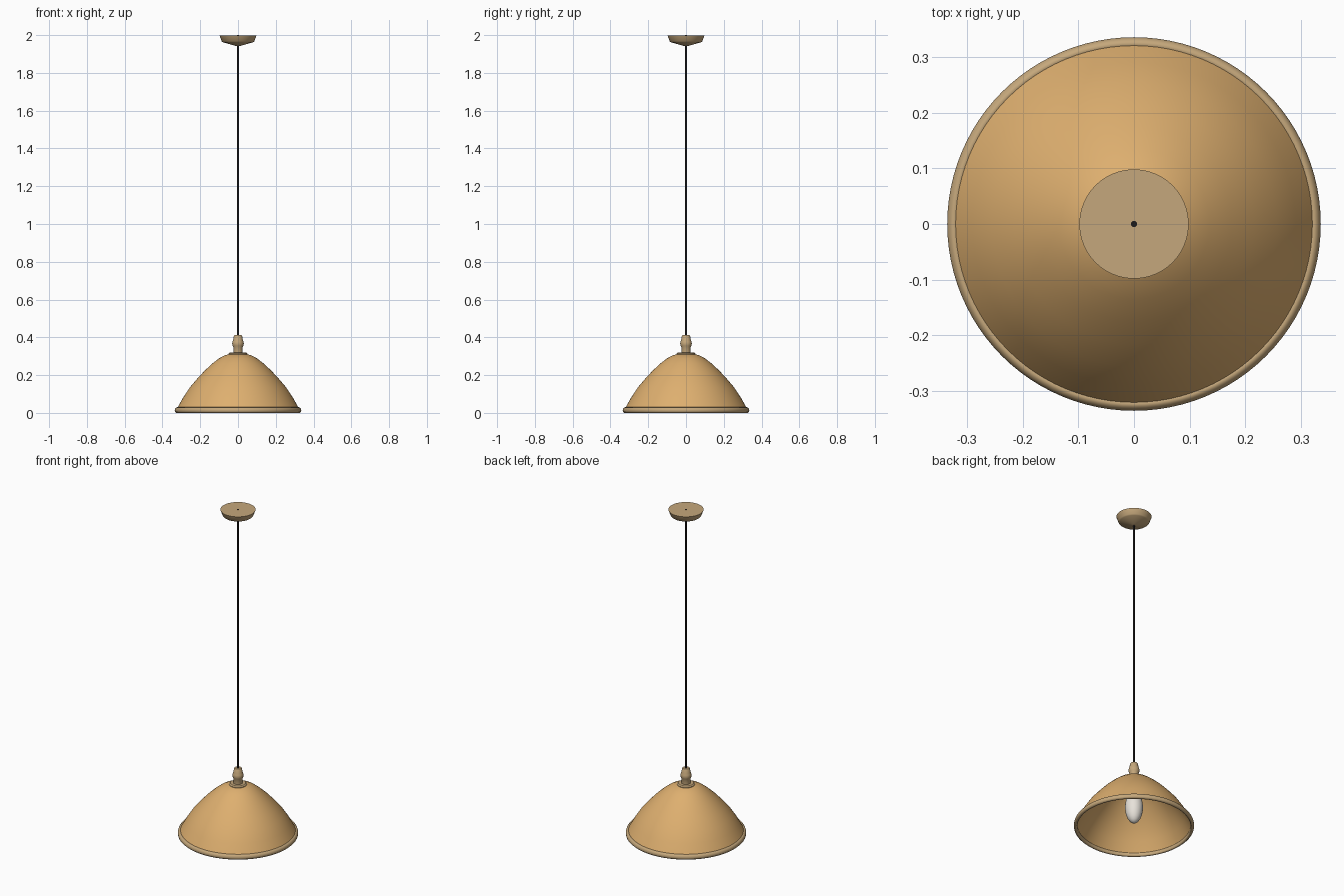
import bpy
import math

cube = bpy.data.objects.get("Cube")
if cube:
    bpy.data.objects.remove(cube, do_unlink=True)


def material(name, rgb, roughness=0.5):
    mat = bpy.data.materials.new(name)
    mat.use_nodes = True
    color = (*rgb, 1.0)
    mat.diffuse_color = color
    bsdf = mat.node_tree.nodes["Principled BSDF"]
    bsdf.inputs["Base Color"].default_value = color
    bsdf.inputs["Roughness"].default_value = roughness
    return mat


amber = material("amber shade", (0.73, 0.43, 0.16))
brass = material("dull brass", (0.56, 0.39, 0.20))
black = material("black cord", (0.012, 0.01, 0.01))
white = material("bulb white", (0.80, 0.76, 0.70))


def lathe(name, profile, mat, sides=64, closed=False, angle=35):
    """Spin a (radius, height) profile, listed from bottom to top on the outside."""
    verts, rings = [], []
    for r, z in profile:
        if r == 0:
            rings.append([len(verts)] * sides)
            verts.append((0, 0, z))
        else:
            rings.append(list(range(len(verts), len(verts) + sides)))
            for i in range(sides):
                a = math.tau * i / sides
                verts.append((r * math.cos(a), r * math.sin(a), z))
    pairs = list(zip(rings, rings[1:]))
    if closed:
        pairs.append((rings[-1], rings[0]))
    faces = []
    for low, high in pairs:
        for i in range(sides):
            j = (i + 1) % sides
            corners = [low[i], low[j], high[j], high[i]]
            faces.append(list(dict.fromkeys(corners)))
    mesh = bpy.data.meshes.new(name)
    mesh.from_pydata(verts, [], faces)
    mesh.materials.append(mat)
    obj = bpy.data.objects.new(name, mesh)
    bpy.context.collection.objects.link(obj)
    bpy.ops.object.select_all(action="DESELECT")
    obj.select_set(True)
    bpy.context.view_layer.objects.active = obj
    bpy.ops.object.shade_smooth_by_angle(angle=math.radians(angle))
    return obj


# Bell-shaped shade with a thin wall
outer = [(0.322, 0.025), (0.29, 0.082), (0.255, 0.135), (0.215, 0.182),
         (0.175, 0.225), (0.135, 0.262), (0.10, 0.289), (0.07, 0.305),
         (0.04, 0.313), (0.02, 0.315)]
inner = [(r - 0.006, z - 0.006) for r, z in reversed(outer)]
lathe("shade", outer + inner, amber, sides=96, closed=True)

# Rounded rim band around the shade's mouth
rim = [(0.316, 0.004), (0.320, 0.0), (0.328, 0.0), (0.334, 0.006),
       (0.335, 0.014), (0.333, 0.022), (0.328, 0.028), (0.322, 0.030),
       (0.316, 0.026)]
lathe("shade_rim", rim, brass, sides=96, closed=True, angle=60)

# Collar plate and turned neck
lathe("collar", [(0, 0.305), (0.05, 0.305), (0.05, 0.314), (0.043, 0.320),
                 (0, 0.320)], brass)
lathe("neck", [(0, 0.315), (0.025, 0.315), (0.025, 0.348), (0.029, 0.355),
               (0.031, 0.368), (0.029, 0.378), (0.025, 0.388),
               (0.022, 0.408), (0.019, 0.412), (0, 0.412)], brass)

# Cord running up through the ceiling canopy
lathe("cord", [(0, 0.40), (0.0055, 0.40), (0.0055, 2.0), (0, 2.0)],
      black, sides=16)
lathe("ceiling_canopy", [(0, 1.94), (0.010, 1.942), (0.080, 1.962),
                         (0.086, 1.967), (0.098, 1.999), (0, 1.999)], brass)

# Socket and bulb inside the shade
lathe("socket", [(0, 0.215), (0.027, 0.215), (0.027, 0.31), (0, 0.31)], brass)
center, radius, length = 0.13, 0.05, 0.10
bulb = []
for step in range(13):
    t = math.pi * step / 12
    bulb.append((radius * math.sin(t) if 0 < step < 12 else 0,
                 center - length * math.cos(t)))
lathe("bulb", bulb, white, sides=48, angle=80)
